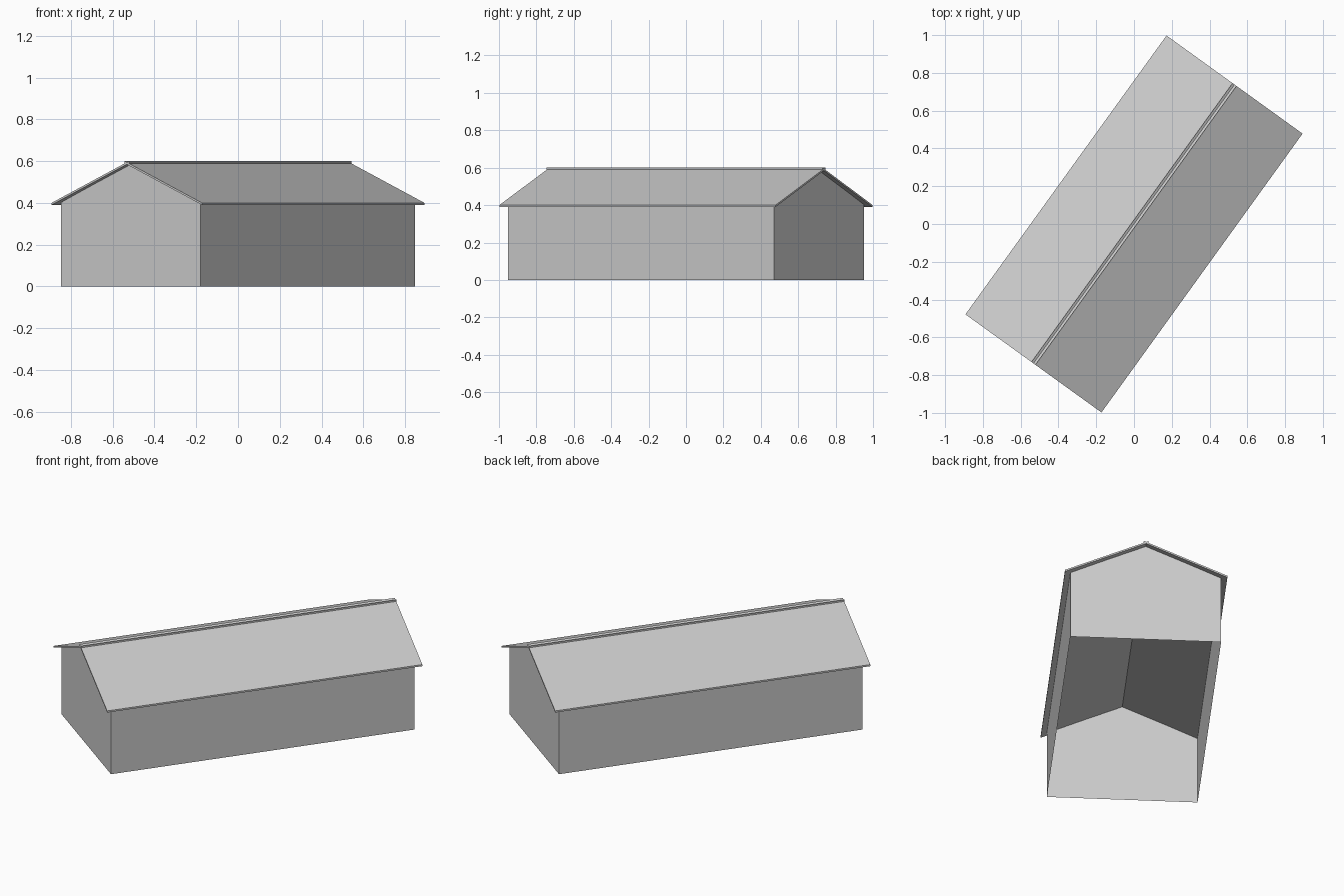
import bpy
import bmesh
from math import radians
from mathutils import Matrix

if "Cube" in bpy.data.objects:
    bpy.data.objects.remove(bpy.data.objects["Cube"], do_unlink=True)

grey = bpy.data.materials.new("light_grey")
grey.use_nodes = True
colour = (0.6, 0.6, 0.6, 1)
grey.diffuse_color = colour
grey.node_tree.nodes["Principled BSDF"].inputs["Base Color"].default_value = colour

TURN = Matrix.Rotation(radians(-35.8), 4, "Z")


def extrude_profile(name, profile, half_length, skip_edges=()):
    """Cross-section in x and z, run along y, then turned on the ground."""
    bm = bmesh.new()
    ends = [[bm.verts.new((x, y, z)) for x, z in profile]
            for y in (-half_length, half_length)]
    for end in ends:
        bm.faces.new(end)
    n = len(profile)
    for i in range(n):
        if i not in skip_edges:
            j = (i + 1) % n
            bm.faces.new((ends[0][i], ends[0][j], ends[1][j], ends[1][i]))
    bmesh.ops.recalc_face_normals(bm, faces=bm.faces)
    bm.transform(TURN)
    mesh = bpy.data.meshes.new(name)
    bm.to_mesh(mesh)
    bm.free()
    mesh.materials.append(grey)
    obj = bpy.data.objects.new(name, mesh)
    bpy.context.collection.objects.link(obj)


# Thin walls with gable ends, open below and under the roof
extrude_profile("walls", [(-0.412, 0), (0.412, 0), (0.412, 0.402),
                          (0, 0.587), (-0.412, 0.402)], 0.877, (0, 2, 3))

# Two thin roof slabs that cross slightly at the ridge
for side, name in ((1, "roof_slope_left"), (-1, "roof_slope_right")):
    slab = [(0.444, 0.39), (0.444, 0.4), (-0.013, 0.6), (-0.013, 0.59)]
    extrude_profile(name, [(side * x, z) for x, z in slab], 0.91)
